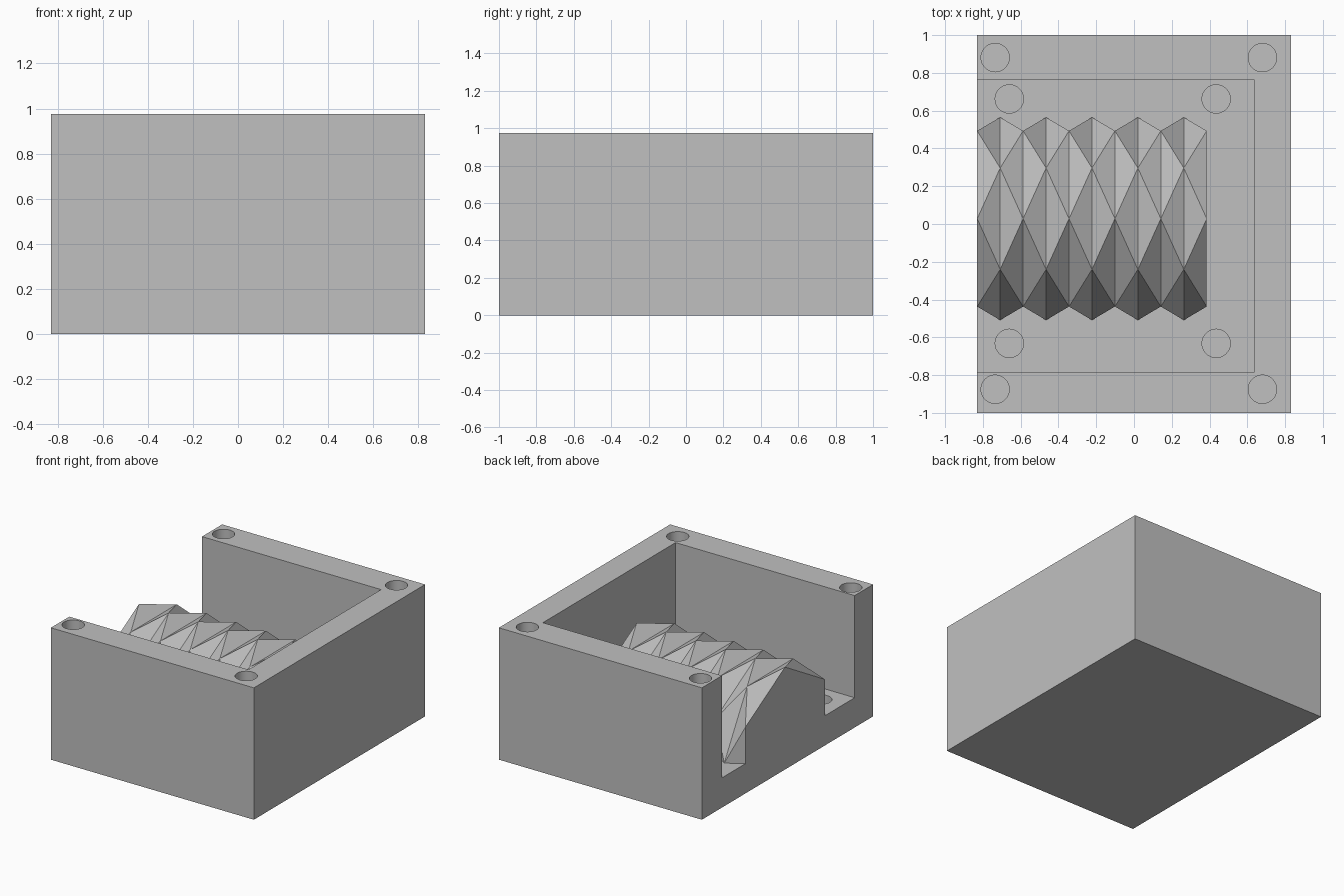
import bpy
import bmesh
import math

cube = bpy.data.objects.get("Cube")
if cube:
    bpy.data.objects.remove(cube, do_unlink=True)

# Block, pocket and bellows sizes
HALF_X, HALF_Y, TOP = 0.83, 1.0, 0.975
FLOOR = 0.22
HOLE_R, HOLE_DEPTH = 0.075, 0.12
CORE_Y, CORE_R = 0.028, 0.537
FOLDS, STEP = 5, 0.1215

grey = bpy.data.materials.new("plain_grey")
grey.use_nodes = True
colour = (0.53, 0.53, 0.53, 1)
grey.diffuse_color = colour
grey.node_tree.nodes["Principled BSDF"].inputs["Base Color"].default_value = colour


def make_object(name, bm):
    bmesh.ops.recalc_face_normals(bm, faces=bm.faces)
    mesh = bpy.data.meshes.new(name)
    bm.to_mesh(mesh)
    bm.free()
    mesh.materials.append(grey)
    obj = bpy.data.objects.new(name, mesh)
    bpy.context.collection.objects.link(obj)
    return obj


def box(name, low, high):
    bm = bmesh.new()
    bmesh.ops.create_cube(bm, size=1)
    for v in bm.verts:
        v.co = [a + (b - a) * (c + 0.5) for a, b, c in zip(low, high, v.co)]
    return make_object(name, bm)


def peg(name, x, y, surface):
    """Round cutter that sinks a blind hole into a surface."""
    bm = bmesh.new()
    bmesh.ops.create_cone(bm, cap_ends=True, segments=48, radius1=HOLE_R,
                          radius2=HOLE_R, depth=2 * HOLE_DEPTH)
    bmesh.ops.translate(bm, verts=bm.verts, vec=(x, y, surface))
    return make_object(name, bm)


# Block with an open-ended pocket and alignment holes
block = box("mould_block", (-HALF_X, -HALF_Y, 0), (HALF_X, HALF_Y, TOP))
cutters = [box("pocket_cutter", (-1, -0.785, FLOOR), (0.635, 0.765, 1.2))]
for x in (-0.735, 0.68):
    for y in (-0.875, 0.881):
        cutters.append(peg("rim_hole_cutter", x, y, TOP))
for x in (-0.66, 0.435):
    for y in (-0.632, 0.662):
        cutters.append(peg("floor_hole_cutter", x, y, FLOOR))

bpy.ops.object.select_all(action="DESELECT")
block.select_set(True)
bpy.context.view_layer.objects.active = block
for cutter in cutters:
    cutter.hide_render = True
    mod = block.modifiers.new("cut", "BOOLEAN")
    mod.operation = "DIFFERENCE"
    mod.solver = "EXACT"
    mod.object = cutter
    bpy.ops.object.modifier_apply(modifier=mod.name)
    bpy.data.objects.remove(cutter, do_unlink=True)
bpy.ops.object.shade_smooth_by_angle(angle=math.radians(30))


# Half-hexagon bellows core: rings alternate by a twelfth of a turn
def ring_point(degrees, radius=CORE_R):
    a = math.radians(degrees)
    return CORE_Y + radius * math.cos(a), FLOOR + radius * math.sin(a)


flat = CORE_R * math.cos(math.radians(30))
valley = [ring_point(0, flat), ring_point(30), ring_point(90),
          ring_point(150), ring_point(180, flat)]
ridge = [ring_point(a) for a in (0, 60, 120, 180)]

bm = bmesh.new()
rings = []
for i in range(2 * FOLDS + 1):
    profile = ridge if i % 2 else valley
    rings.append([bm.verts.new((-HALF_X + i * STEP, y, z)) for y, z in profile])
for first, second in zip(rings, rings[1:]):
    low, high = (first, second) if len(first) > len(second) else (second, first)
    for k in range(4):
        bm.faces.new((low[k], low[k + 1], high[k]))
    for k in range(3):
        bm.faces.new((high[k], high[k + 1], low[k + 1]))
    bm.faces.new((low[0], high[0], high[-1], low[-1]))
bm.faces.new(rings[0])
bm.faces.new(rings[-1])
make_object("bellows_core", bm)
